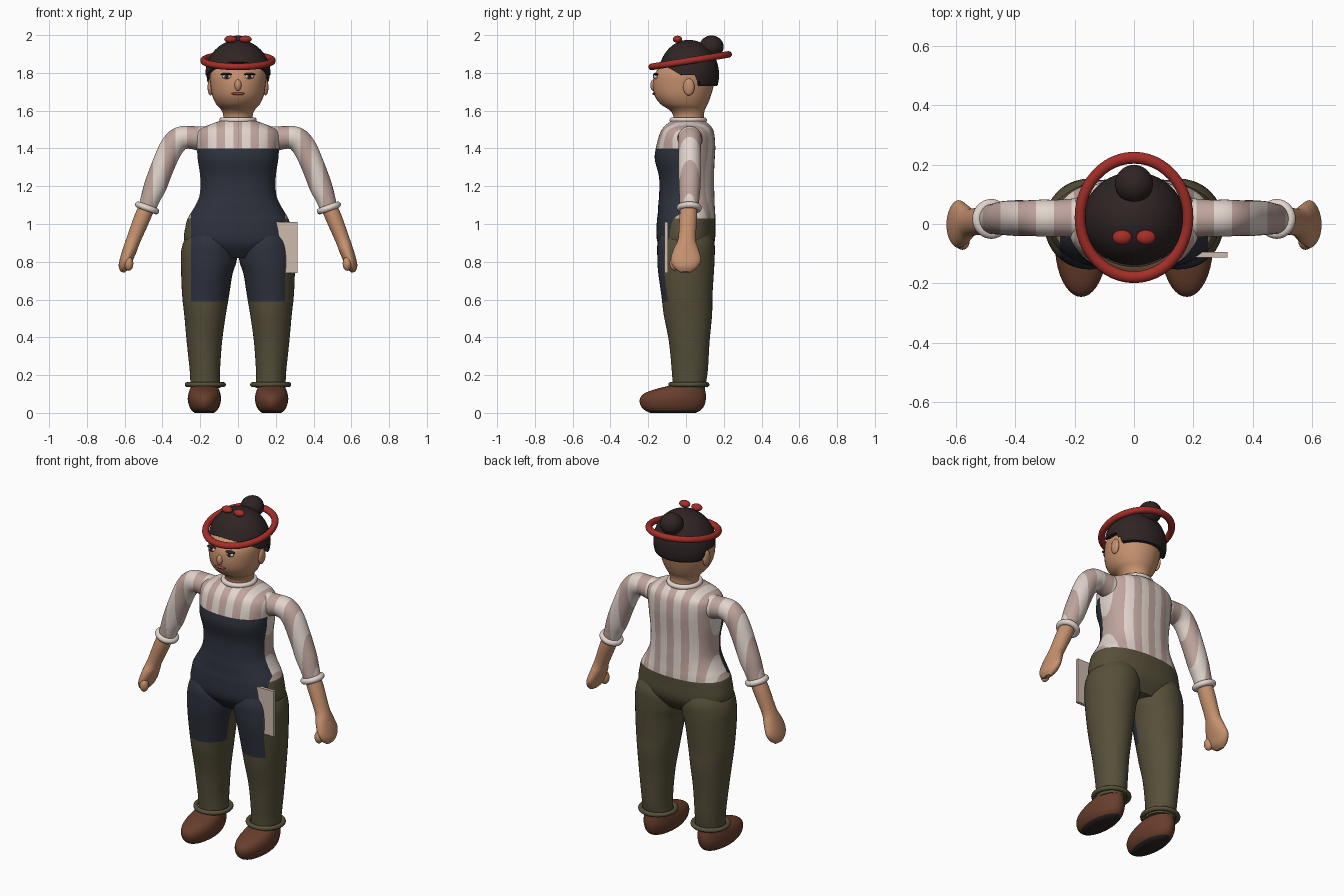
import bpy, bmesh, math
from mathutils import Vector, Matrix

cube = bpy.data.objects.get("Cube")
if cube:
    bpy.data.objects.remove(cube, do_unlink=True)


def material(name, *rgb):
    lin = [(c / 255 / 12.92 if c < 11 else ((c / 255 + 0.055) / 1.055) ** 2.4) for c in rgb]
    m = bpy.data.materials.new(name)
    m.use_nodes = True
    m.diffuse_color = (*lin, 1)
    m.node_tree.nodes["Principled BSDF"].inputs["Base Color"].default_value = (*lin, 1)
    return m


cream = material("cream cloth", 226, 213, 205)
pink = material("dusty pink stripe", 192, 165, 158)
navy = material("navy apron", 46, 50, 61)
olive = material("olive trousers", 86, 79, 57)
skin = material("skin", 198, 145, 110)
brown = material("brown leather", 104, 62, 44)
dark = material("dark hair", 47, 36, 36)
red = material("red band", 165, 46, 40)
towel_tan = material("towel beige", 205, 186, 173)
lip = material("lip red", 150, 72, 62)


def finish(name, bm, mats, rule=None, cuts=()):
    """Cut along planes, colour faces by rule and add the object."""
    bmesh.ops.recalc_face_normals(bm, faces=bm.faces)
    for co, no in cuts:
        bmesh.ops.bisect_plane(bm, geom=bm.verts[:] + bm.edges[:] + bm.faces[:],
                               plane_co=co, plane_no=no)
    if rule:
        for f in bm.faces:
            f.material_index = mats.index(rule(f.calc_center_median()))
    me = bpy.data.meshes.new(name)
    bm.to_mesh(me)
    bm.free()
    for m in mats:
        me.materials.append(m)
    ob = bpy.data.objects.new(name, me)
    bpy.context.collection.objects.link(ob)
    me.shade_smooth()
    ob.select_set(True)
    bpy.context.view_layer.objects.active = ob
    return ob


def smooth_rows(rows, sub=5):
    """Catmull-Rom interpolation between rows of numbers."""
    out = []
    for i in range(len(rows) - 1):
        p = [Vector(rows[min(max(i + k, 0), len(rows) - 1)]) for k in (-1, 0, 1, 2)]
        for j in range(sub):
            t = j / sub
            out.append(p[1] + 0.5 * t * ((p[2] - p[0]) + t * (
                (2 * p[0] - 5 * p[1] + 4 * p[2] - p[3])
                + t * (3 * (p[1] - p[2]) + p[3] - p[0]))))
    return out + [Vector(rows[-1])]


def loft(name, rings, mats, rule=None, cuts=(), side=1, power=1.0, n=40):
    """Skin over rings of (x, y, z, radius across, radius in y)."""
    rings = smooth_rows([(r[0] * side, *r[1:]) for r in rings])
    bm = bmesh.new()
    loops = []
    for i, r in enumerate(rings):
        a, b = rings[max(i - 1, 0)], rings[min(i + 1, len(rings) - 1)]
        t = Vector((b[0] - a[0], 0, b[2] - a[2])).normalized()
        across = Vector((t.z, 0, -t.x))
        loop = []
        for k in range(n):
            w = math.tau * k / n
            c, s = (math.copysign(abs(f) ** power, f) for f in (math.cos(w), math.sin(w)))
            loop.append(bm.verts.new(Vector(r[:3]) + across * c * r[3] + Vector((0, s * r[4], 0))))
        loops.append(loop)
    for lo, hi in zip(loops, loops[1:]):
        for k in range(n):
            bm.faces.new((lo[k], lo[(k + 1) % n], hi[(k + 1) % n], hi[k]))
    bm.faces.new(loops[0])
    bm.faces.new(loops[-1])
    return finish(name, bm, mats, rule, cuts)


def upright(rows, x=0):
    """Rows of (z, half width, front y, back y) as loft rings."""
    return [(x, (f + b) / 2, z, w, (b - f) / 2) for z, w, f, b in rows]


def ball(name, pos, size, mat, limit=None, n=24):
    bm = bmesh.new()
    bmesh.ops.create_uvsphere(bm, u_segments=2 * n, v_segments=n, radius=1)
    bm.transform(Matrix.Translation(pos) @ Matrix.Diagonal((*size, 1)))
    if limit:
        for v in bm.verts:
            v.co.z = max(v.co.z, limit(v.co.y))
    return finish(name, bm, [mat])


def ring(name, pos, major, minor, mat, rot=(0, 0, 0), scale=(1, 1, 1)):
    bpy.ops.mesh.primitive_torus_add(location=pos, rotation=rot, major_radius=major,
                                     minor_radius=minor, major_segments=48, minor_segments=14)
    ob = bpy.context.object
    ob.name, ob.scale = name, scale
    ob.data.materials.append(mat)
    ob.data.shade_smooth()


def stripe(p, width):
    return pink if math.floor(p.x / width + 0.5) % 2 == 0 else cream


def stripe_cuts(width, count):
    return [(((k + 0.5) * width, 0, 0), (1, 0, 0)) for k in range(-count, count)]


STRIPE, SLEEVE_STRIPE = 0.045, 0.06
APRON_Y, APRON_X, APRON_TOP, APRON_LOW, HIP, WAIST = -0.03, 0.25, 1.4, 0.59, 1.06, 1.03


def clothes(p):
    if p.y < APRON_Y and APRON_LOW < p.z < APRON_TOP and (p.z > HIP or abs(p.x) < APRON_X):
        return navy
    return olive if p.z < WAIST else stripe(p, STRIPE)


cuts = [((0, 0, z), (0, 0, 1)) for z in (APRON_LOW, WAIST, HIP, APRON_TOP)]
cuts += [((x, 0, 0), (1, 0, 0)) for x in (-APRON_X, APRON_X)] + [((0, APRON_Y, 0), (0, 1, 0))]
cloth = [cream, pink, navy, olive]

# Torso with shirt, apron and trouser top
loft("torso", upright([
    (0.82, 0.18, -0.09, 0.1), (0.9, 0.28, -0.15, 0.15), (1.0, 0.275, -0.155, 0.155),
    (1.05, 0.255, -0.15, 0.155), (1.1, 0.225, -0.147, 0.152), (1.16, 0.202, -0.142, 0.15),
    (1.25, 0.2, -0.143, 0.148), (1.34, 0.213, -0.165, 0.152), (1.4, 0.217, -0.16, 0.155),
    (1.46, 0.222, -0.145, 0.152), (1.5, 0.205, -0.128, 0.143), (1.53, 0.14, -0.1, 0.12),
    (1.55, 0.08, -0.07, 0.09)]),
    cloth, clothes, cuts + stripe_cuts(STRIPE, 6), power=0.87, n=64)

for s, label in ((1, "left"), (-1, "right")):
    # Trouser leg, ankle cuff and shoe
    loft(label + "_leg", [
        (0.172, 0.015, 0.13, 0.08, 0.085), (0.175, 0.02, 0.22, 0.08, 0.095),
        (0.178, 0.017, 0.38, 0.094, 0.108), (0.175, 0.01, 0.52, 0.11, 0.128),
        (0.172, 0.005, 0.62, 0.124, 0.135), (0.165, 0, 0.75, 0.137, 0.148),
        (0.154, 0, 0.83, 0.149, 0.152), (0.145, 0, 0.9, 0.14, 0.15), (0.14, 0, 0.97, 0.11, 0.12)],
        cloth, clothes, cuts, side=s)
    ring(label + "_ankle_cuff", (s * 0.173, 0.015, 0.15), 0.096, 0.013, olive)
    loft(label + "_shoe", upright([
        (0, 0.05, -0.19, 0.05), (0.012, 0.066, -0.215, 0.075), (0.035, 0.08, -0.238, 0.095),
        (0.07, 0.088, -0.245, 0.105), (0.1, 0.085, -0.225, 0.105), (0.125, 0.077, -0.165, 0.1),
        (0.15, 0.065, -0.06, 0.095)], s * 0.178 * s),
        [brown, dark], lambda p: dark if p.z < 0.012 else brown, side=s)

    # Striped sleeve and its cuff
    loft(label + "_sleeve", [
        (0.16, 0.02, 1.445, 0.07, 0.07), (0.25, 0.02, 1.458, 0.06, 0.062),
        (0.31, 0.02, 1.45, 0.063, 0.062), (0.355, 0.02, 1.4, 0.063, 0.06),
        (0.4, 0.02, 1.3, 0.061, 0.06), (0.438, 0.02, 1.2, 0.06, 0.057),
        (0.462, 0.018, 1.14, 0.052, 0.053), (0.48, 0.017, 1.085, 0.046, 0.05)],
        [cream, pink], lambda p: stripe(p, SLEEVE_STRIPE), stripe_cuts(SLEEVE_STRIPE, 9), side=s)
    ring(label + "_sleeve_cuff", (s * 0.481, 0.017, 1.085), 0.05, 0.017, cream, (0, -s * 0.35, 0))

    # Forearm, hand and thumb
    loft(label + "_forearm_and_hand", [
        (0.478, 0.015, 1.1, 0.042, 0.044), (0.508, 0.012, 1.03, 0.043, 0.047),
        (0.552, 0.005, 0.92, 0.038, 0.047), (0.572, 0, 0.865, 0.037, 0.067),
        (0.592, 0, 0.81, 0.034, 0.08), (0.605, -0.002, 0.77, 0.028, 0.062),
        (0.612, -0.002, 0.745, 0.01, 0.03)], [skin], side=s)
    ball(label + "_thumb", (s * 0.578, -0.06, 0.79), (0.024, 0.027, 0.038), skin, n=10)

    # Ear, eye and red knot on the hair
    ball(label + "_ear", (s * 0.146, 0.015, 1.725), (0.015, 0.03, 0.045), skin, n=10)
    ball(label + "_eye", (s * 0.06, -0.161, 1.78), (0.024, 0.012, 0.012), cream, n=10)
    ball(label + "_pupil", (s * 0.06, -0.168, 1.78), (0.012, 0.008, 0.011), dark, n=8)
    ball(label + "_eyelid", (s * 0.062, -0.16, 1.793), (0.03, 0.014, 0.007), dark, n=8)
    ball(label + "_knot", (s * 0.04, -0.045, 1.978), (0.033, 0.025, 0.019), red, n=12)

# Neck, head and face
loft("head", upright([
    (1.52, 0.08, -0.065, 0.095), (1.575, 0.078, -0.068, 0.095), (1.605, 0.09, -0.09, 0.1),
    (1.635, 0.116, -0.135, 0.115), (1.68, 0.136, -0.166, 0.132), (1.74, 0.146, -0.175, 0.148),
    (1.8, 0.148, -0.163, 0.15), (1.85, 0.13, -0.115, 0.14), (1.9, 0.08, -0.06, 0.09)]), [skin])
ball("nose", (0, -0.172, 1.735), (0.018, 0.017, 0.03), skin, n=12)
ball("mouth", (0, -0.166, 1.69), (0.035, 0.012, 0.008), lip, n=12)
ring("collar", (0, 0.012, 1.55), 0.084, 0.015, cream)

# Hair, bun and head band
ball("hair", (0, 0.015, 1.79), (0.173, 0.16, 0.185), dark,
     lambda y: 1.73 if y > 0.06 else 1.79 + 0.6 * max(0, -0.03 - y), n=32)
ball("hair_bun", (0, 0.135, 1.938), (0.064, 0.064, 0.06), dark)
ring("head_band", (0, 0.022, 1.865), 0.182, 0.018, red, (0.16, 0, 0), (1, 1.12, 1))

# Towel hanging at the hip
bm = bmesh.new()
bmesh.ops.create_cube(bm, size=1)
bm.transform(Matrix.Translation((0.258, -0.104, 0.875)) @ Matrix.Diagonal((0.114, 0.018, 0.27, 1)))
finish("towel", bm, [towel_tan])

for ob in bpy.context.scene.objects:
    ob.select_set(ob.type == "MESH")
bpy.ops.object.shade_smooth_by_angle(angle=math.radians(40))
